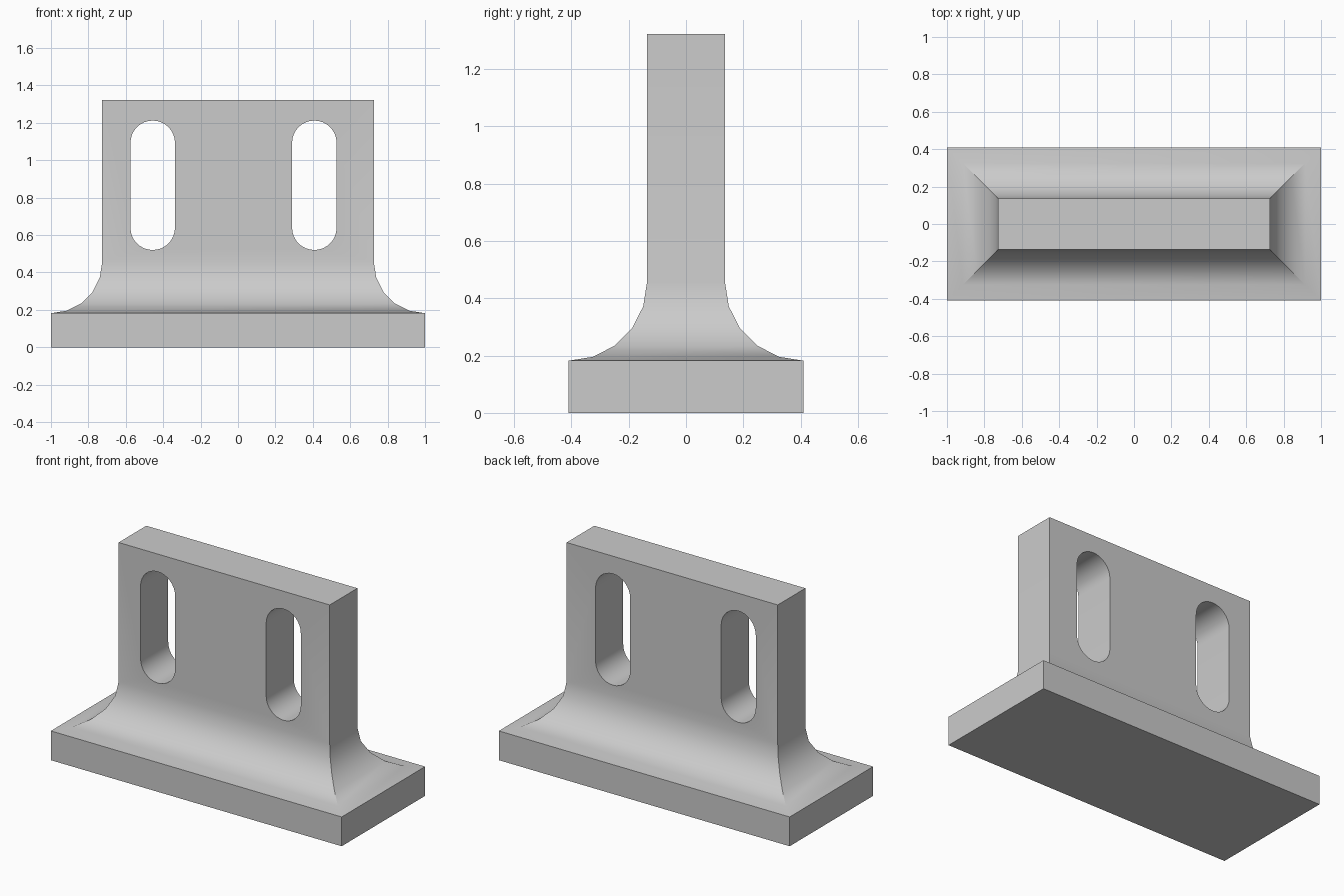
import bpy
import bmesh
from math import sin, cos, pi, radians

cube = bpy.data.objects.get("Cube")
if cube:
    bpy.data.objects.remove(cube, do_unlink=True)

HALF_X, HALF_Y = 1.0, 0.41      # base half sizes
BASE_TOP, TOP = 0.182, 1.322
RADIUS, STEPS = 0.274, 5        # fillet between base and plate
SLOT_R = 0.119

grey = bpy.data.materials.new("light grey")
grey.use_nodes = True
colour = (0.6, 0.6, 0.6, 1)
grey.diffuse_color = colour
grey.node_tree.nodes["Principled BSDF"].inputs["Base Color"].default_value = colour


def loft(name, rings):
    """Skin closed rings of points into a capped solid."""
    bm = bmesh.new()
    loops = [[bm.verts.new(p) for p in ring] for ring in rings]
    n = len(loops[0])
    for low, high in zip(loops, loops[1:]):
        for i in range(n):
            j = (i + 1) % n
            bm.faces.new((low[i], low[j], high[j], high[i]))
    bm.faces.new(loops[0][::-1])
    bm.faces.new(loops[-1])
    bmesh.ops.recalc_face_normals(bm, faces=bm.faces)
    mesh = bpy.data.meshes.new(name)
    bm.to_mesh(mesh)
    bm.free()
    mesh.materials.append(grey)
    obj = bpy.data.objects.new(name, mesh)
    bpy.context.collection.objects.link(obj)
    return obj


def rectangle(inset, z):
    x, y = HALF_X - inset, HALF_Y - inset
    return [(-x, -y, z), (x, -y, z), (x, y, z), (-x, y, z)]


# Base, mitred fillet and upright plate as one stack of rectangles
levels = [(0, 0)]
for i in range(STEPS + 1):
    a = pi / 2 * i / STEPS
    levels.append((RADIUS * sin(a), BASE_TOP + RADIUS * (1 - cos(a))))
levels.append((RADIUS, TOP))
bracket = loft("slotted_bracket", [rectangle(*level) for level in levels])


# Rounded slots cut through the plate
def slot_ring(cx, y, low=0.52, high=1.212, arc=16):
    ring = []
    for start, cz in ((0, high - SLOT_R), (pi, low + SLOT_R)):
        for i in range(arc + 1):
            a = start + pi * i / arc
            ring.append((cx + SLOT_R * cos(a), y, cz + SLOT_R * sin(a)))
    return ring


bpy.context.view_layer.objects.active = bracket
for side, cx in (("right", -0.456), ("left", 0.408)):
    cutter = loft("slot_cutter_" + side, [slot_ring(cx, -0.6), slot_ring(cx, 0.6)])
    cutter.hide_render = True
    cut = bracket.modifiers.new("slot_" + side, "BOOLEAN")
    cut.operation = "DIFFERENCE"
    cut.solver = "EXACT"
    cut.object = cutter
    bpy.ops.object.modifier_apply(modifier=cut.name)
    bpy.data.objects.remove(cutter, do_unlink=True)

# Smooth fillet and slot ends, crisp edges elsewhere
bpy.ops.object.select_all(action="DESELECT")
bracket.select_set(True)
bpy.ops.object.shade_smooth_by_angle(angle=radians(30))
